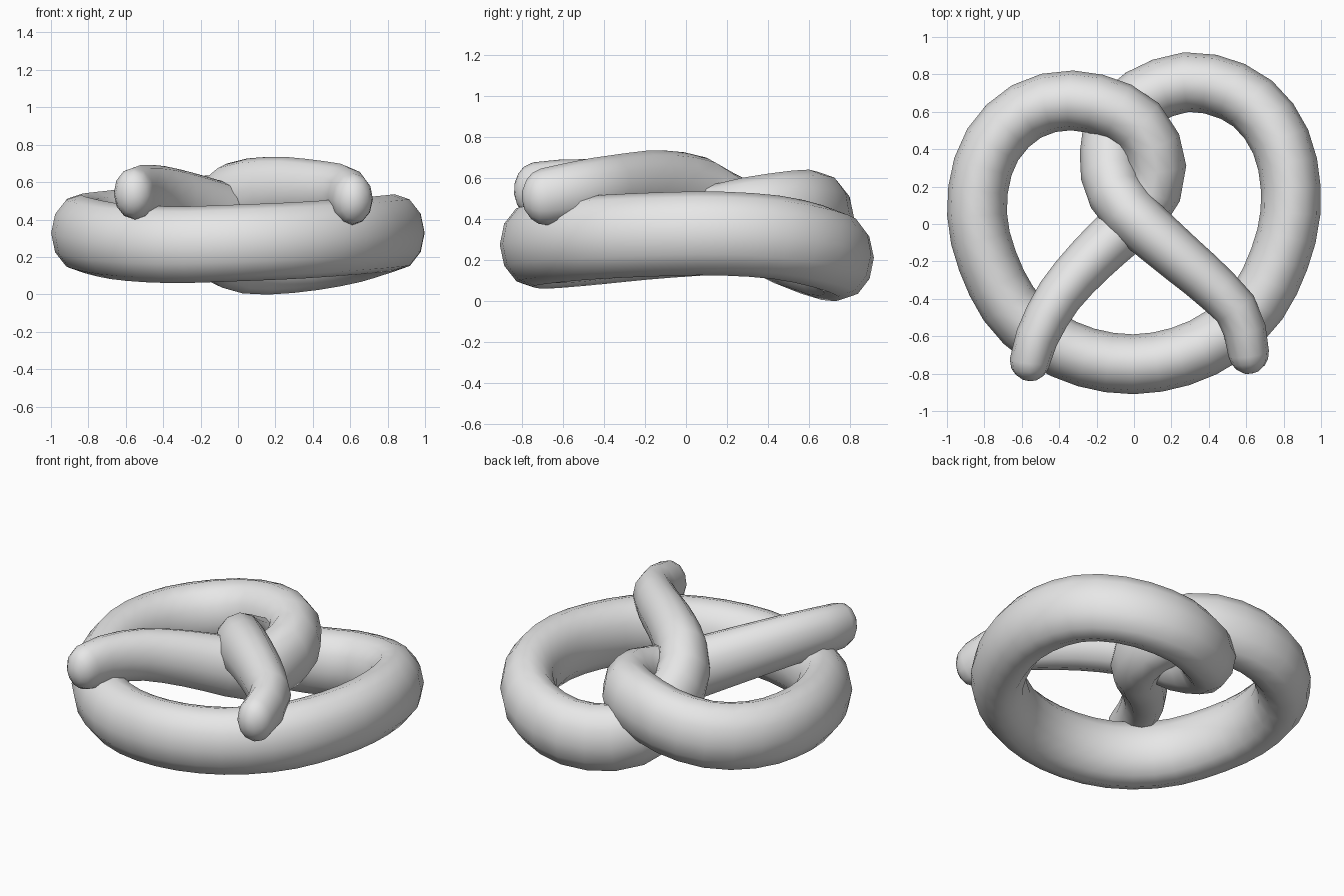
import bpy
import bmesh
import math
from mathutils import Vector

default_cube = bpy.data.objects.get("Cube")
if default_cube:
    bpy.data.objects.remove(default_cube, do_unlink=True)

SIDES = 12          # facets around the dough rope
STRETCH = 1.28      # the rope is taller than it is wide
THIN, THICK = 0.105, 0.16
TAPER_LENGTH = 1.4
DOME_LENGTH = 0.11

# Centre line of the rope, from one arm tip round both lobes to the other
left_arm = [(-.56, -.84, .52), (-.54, -.66, .545), (-.41, -.4, .53), (-.22, -.18, .47)]
left_twist = [(-.03, 0, .4), (.08, .13, .375), (.12, .3, .4), (.05, .5, .43)]
left_lobe = [(-.13, .62, .435), (-.38, .66, .4), (-.61, .58, .36),
             (-.78, .38, .34), (-.84, .1, .33), (-.79, -.18, .31)]
front_bow = [(-.63, -.48, .28), (-.35, -.68, .265), (0, -.75, .275),
             (.35, -.67, .29), (.63, -.46, .31)]
right_lobe = [(.79, -.15, .325), (.84, .15, .33), (.78, .45, .31),
              (.6, .67, .26), (.32, .76, .215), (.07, .69, .205)]
right_twist = [(-.09, .55, .25), (-.13, .38, .33), (-.11, .2, .43), (-.02, .06, .52)]
right_arm = [(.2, -.14, .56), (.42, -.33, .555), (.57, -.5, .54), (.63, -.8, .49)]
path = [Vector(p) for p in left_arm + left_twist + left_lobe + front_bow
        + right_lobe + right_twist + right_arm]


def smooth_path(points, steps):
    """Catmull-Rom curve through the points."""
    ends = [2 * points[0] - points[1]] + points + [2 * points[-1] - points[-2]]
    result = []
    for a, b, c, d in zip(ends, ends[1:], ends[2:], ends[3:]):
        for i in range(steps):
            t = i / steps
            result.append(b + 0.5 * t * (c - a
                          + t * (2 * a - 5 * b + 4 * c - d
                                 + t * (3 * (b - c) + d - a))))
    return result + [points[-1]]


curve = smooth_path(path, 12)
lengths = [0.0]
for start, end in zip(curve, curve[1:]):
    lengths.append(lengths[-1] + (end - start).length)
total = lengths[-1]


def point_at(distance):
    """Position on the centre line at a distance from its start."""
    distance = min(max(distance, 0.0), total)
    for i in range(1, len(curve)):
        if lengths[i] >= distance:
            span = lengths[i] - lengths[i - 1]
            return curve[i - 1].lerp(curve[i], (distance - lengths[i - 1]) / span)
    return curve[-1]


def radius_at(distance):
    """Rope radius: thick in the middle, tapered arms, domed tips."""
    from_tip = min(distance, total - distance)
    radius = THIN + (THICK - THIN) * min(from_tip / TAPER_LENGTH, 1)
    if from_tip < DOME_LENGTH:
        radius *= math.sqrt(1 - (1 - from_tip / DOME_LENGTH) ** 2)
    return radius


# Ring stations: close together on the domes, even along the rope
dome = [DOME_LENGTH * f for f in (0.08, 0.3, 0.6)]
count = 66
body = [DOME_LENGTH + (total - 2 * DOME_LENGTH) * i / count for i in range(count + 1)]
stations = dome + body + [total - d for d in reversed(dome)]

# Sweep the oval section along the centre line
bm = bmesh.new()
rings = []
for distance in stations:
    centre = point_at(distance)
    tangent = (point_at(distance + 0.03) - point_at(distance - 0.03)).normalized()
    side = tangent.cross(Vector((0, 0, 1))).normalized()
    up = side.cross(tangent)
    ring = []
    for k in range(SIDES):
        angle = math.tau * k / SIDES
        offset = (side * math.cos(angle) + up * math.sin(angle)) * radius_at(distance)
        offset.z *= STRETCH
        ring.append(bm.verts.new(centre + offset))
    rings.append(ring)
for ring, following in zip(rings, rings[1:]):
    for k in range(SIDES):
        n = (k + 1) % SIDES
        bm.faces.new((ring[k], ring[n], following[n], following[k]))
for ring, tip in ((rings[0], path[0]), (rings[-1], path[-1])):
    pole = bm.verts.new(tip)
    for k in range(SIDES):
        bm.faces.new((ring[k], ring[(k + 1) % SIDES], pole))
bmesh.ops.recalc_face_normals(bm, faces=bm.faces[:])
for face in bm.faces:
    face.smooth = True

mesh = bpy.data.meshes.new("pretzel_dough")
bm.to_mesh(mesh)
bm.free()
pretzel = bpy.data.objects.new("pretzel_dough", mesh)
bpy.context.collection.objects.link(pretzel)

# Plain grey colour
grey = bpy.data.materials.new("light_grey")
grey.use_nodes = True
colour = (0.8, 0.8, 0.8, 1)
grey.diffuse_color = colour
grey.node_tree.nodes["Principled BSDF"].inputs["Base Color"].default_value = colour
mesh.materials.append(grey)
